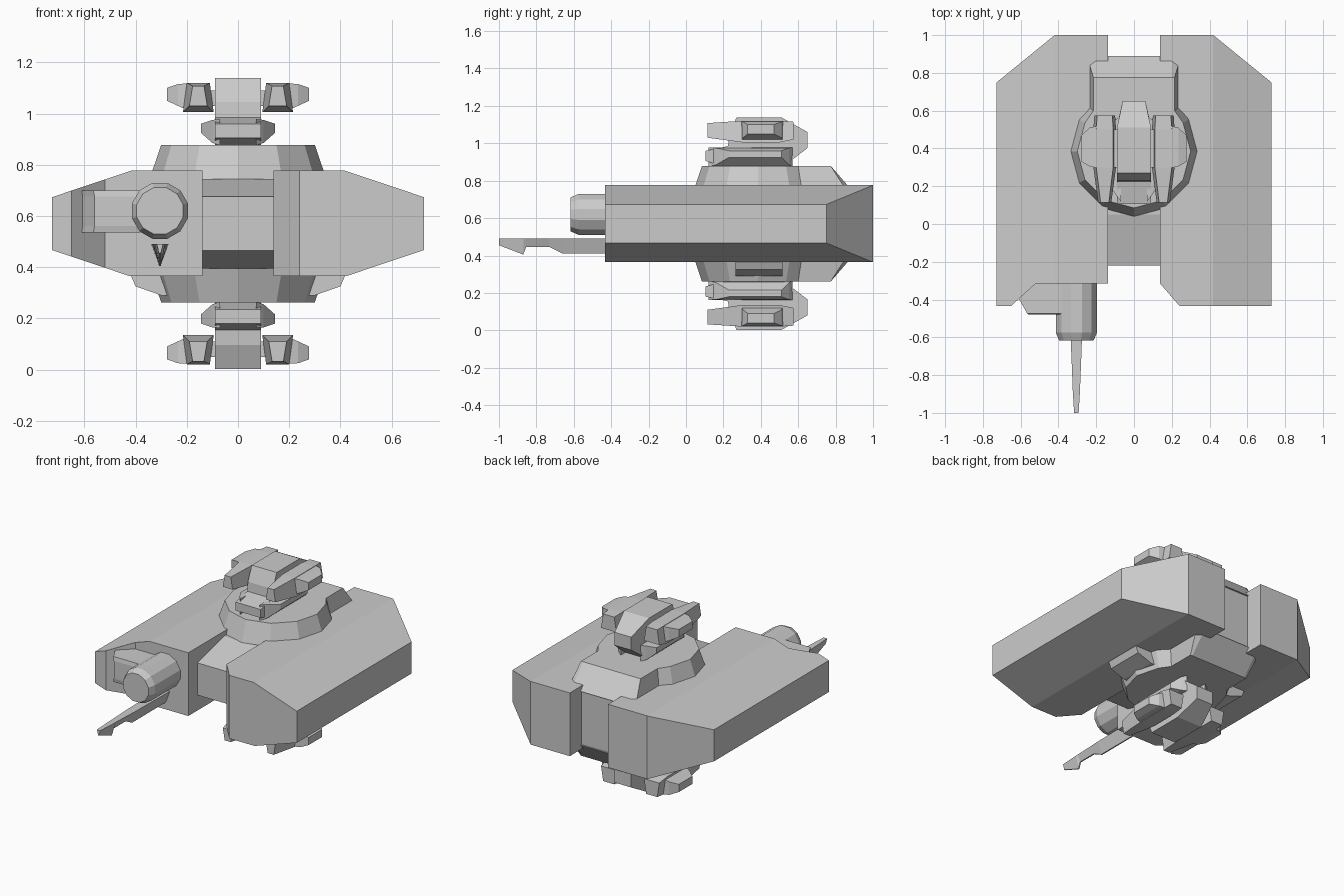
import bpy, bmesh
from math import sin, cos, pi
from mathutils import Vector

if "Cube" in bpy.data.objects:
    bpy.data.objects.remove(bpy.data.objects["Cube"])

MID = 0.57  # height of the ship's horizontal mirror plane


def finish(name, bm, mirror=""):
    """Make an object centred on the mid plane, mirrored over the given axes."""
    bmesh.ops.remove_doubles(bm, verts=bm.verts, dist=1e-5)
    bmesh.ops.recalc_face_normals(bm, faces=bm.faces)
    bmesh.ops.translate(bm, verts=bm.verts, vec=(0, 0, -MID))
    me = bpy.data.meshes.new(name)
    bm.to_mesh(me)
    bm.free()
    ob = bpy.data.objects.new(name, me)
    ob.location.z = MID
    bpy.context.collection.objects.link(ob)
    if mirror:
        m = ob.modifiers.new("Mirror", 'MIRROR')
        m.use_axis = [a in mirror for a in "XYZ"]
        m.use_mirror_merge = False
    return ob


def loft_bm(rings):
    bm = bmesh.new()
    vs = [[bm.verts.new(p) for p in r] for r in rings]
    n = len(vs[0])
    for a, b in zip(vs, vs[1:]):
        for i in range(n):
            j = (i + 1) % n
            bm.faces.new((a[i], a[j], b[j], b[i]))
    bm.faces.new(vs[0])
    bm.faces.new(vs[-1])
    return bm


def loft(name, rings, mirror=""):
    return finish(name, loft_bm(rings), mirror)


def plan(pts, z):
    return [(x, y, z) for x, y in pts]


def side(pts, x):
    return [(x, y, z) for y, z in pts]


def rect_x(x, y0, y1, z0, z1):
    return side([(y0, z0), (y1, z0), (y1, z1), (y0, z1)], x)


# Side hulls: plan outlines with the outer top and bottom edges sliced off
def side_hull(name, pts):
    bm = loft_bm([plan(pts, 0.365), plan(pts, 0.777)])
    s = 1 if pts[0][0] > 0 else -1
    for up in (1, -1):
        bmesh.ops.remove_doubles(bm, verts=bm.verts, dist=1e-5)
        cut = bmesh.ops.bisect_plane(
            bm, geom=bm.verts[:] + bm.edges[:] + bm.faces[:],
            plane_co=(s * 0.42, 0, MID + up * 0.206),
            plane_no=Vector((s * 0.104, 0, up * 0.31)).normalized(),
            clear_outer=True)
        edges = [e for e in bm.edges if e.is_boundary]
        bmesh.ops.holes_fill(bm, edges=edges, sides=0)
    finish(name, bm)


side_hull("right_hull", [(0.138, 1), (0.42, 1), (0.727, 0.75), (0.727, -0.433),
                         (0.24, -0.433), (0.138, -0.315)])
side_hull("left_hull", [(-0.138, 1), (-0.42, 1), (-0.727, 0.75), (-0.727, -0.433),
                        (-0.65, -0.433), (-0.52, -0.315), (-0.138, -0.315)])

# Centre spine between the hulls, with a wedge nose
spine = [(-0.22, 0.675), (0.05, 0.745), (0.88, 0.745),
         (0.88, 0.395), (0.05, 0.395), (-0.22, 0.465)]
loft("centre_spine", [side(spine, -0.138), side(spine, 0.138)])


# Round deck with a squared tail, above and below
def deck_ring(r, neck, tail, z):
    half = [(r * sin(i * pi / 6), 0.385 - r * cos(i * pi / 6)) for i in range(1, 5)]
    half += [neck] + tail
    pts = [(0, 0.385 - r)] + half + [(-x, y) for x, y in reversed(half)]
    return plan(pts, z)


loft("deck", [deck_ring(0.345, (0.24, 0.62), [(0.24, 0.86), (0.2, 0.89)], 0.745),
              deck_ring(0.30, (0.215, 0.60), [(0.215, 0.775), (0.2, 0.775)], 0.878)], "Z")

# Small housings under the hull on each side of the lower deck
port = [(0.2, 0.37), (0.42, 0.37), (0.40, 0.325), (0.3, 0.29), (0.2, 0.29)]
loft("belly_housing", [[(x, y, z) for x, z in port] for y in (0.265, 0.515)], "X")

# Turret body, above and below
body = [(0.105, 0.905), (0.105, 0.96), (0.225, 0.985), (0.23, 1.045), (0.27, 1.138),
        (0.51, 1.138)]
tail = [(0.65, 1.06), (0.65, 0.975), (0.52, 0.875), (0.22, 0.875)]


def body_ring(s):
    return side(body, s * 0.09) + [(s * (0.06 if y > 0.6 else 0.09), y, z) for y, z in tail]


loft("turret_body", [body_ring(-1), body_ring(1)], "Z")
loft("turret_base_cheek", [rect_x(0.07, 0.12, 0.57, 0.875, 0.978),
                           rect_x(0.10, 0.16, 0.55, 0.885, 0.975),
                           rect_x(0.145, 0.23, 0.51, 0.925, 0.96)], "XZ")


# Twin gun housings on each turret
def gun_ring(y, bottom, top, z0, z1):
    c = 0.155
    return [(c - bottom, y, z0), (c + bottom, y, z0), (c + top, y, z1), (c - top, y, z1)]


loft("gun_housing", [gun_ring(0.115, 0.035, 0.022, 1.03, 1.108),
                     gun_ring(0.30, 0.06, 0.045, 1.005, 1.12),
                     gun_ring(0.50, 0.06, 0.045, 1.005, 1.12),
                     gun_ring(0.575, 0.055, 0.04, 1.02, 1.115)], "XZ")
loft("gun_outer_pod", [rect_x(0.19, 0.295, 0.52, 1.01, 1.118),
                       rect_x(0.235, 0.305, 0.51, 1.03, 1.115),
                       rect_x(0.278, 0.33, 0.47, 1.05, 1.10)], "XZ")
loft("gun_bridge", [rect_x(-0.12, 0.3, 0.5, 1.03, 1.09),
                    rect_x(0.12, 0.3, 0.5, 1.03, 1.09)], "Z")


# Cockpit barrel and the corridor joining it to the left hull
def circle(r, y):
    return [(-0.305 + r * cos((i + 0.5) * pi / 6), y, 0.62 + r * sin((i + 0.5) * pi / 6))
            for i in range(12)]


loft("cockpit", [circle(0.113, -0.29), circle(0.113, -0.575), circle(0.094, -0.617)])
corridor = [(-0.38, -0.29), (-0.5, -0.29), (-0.61, -0.39), (-0.56, -0.48), (-0.38, -0.48)]
inset = [(-0.38, -0.29), (-0.5, -0.29), (-0.61, -0.395), (-0.565, -0.475), (-0.38, -0.475)]
loft("cockpit_corridor", [plan(inset, 0.535), plan(corridor, 0.56),
                          plan(corridor, 0.675), plan(inset, 0.70)])

# Tapering V-section boom below the cockpit: (y, half width, bottom z)
boom = [(-0.3, 0.034, 0.41), (-0.66, 0.028, 0.41), (-0.73, 0.025, 0.445),
        (-0.855, 0.02, 0.445), (-0.87, 0.02, 0.405), (-1.0, 0.012, 0.455)]
loft("forward_boom", [[(-0.305 - w, y, 0.49), (-0.305 + w, y, 0.49),
                       (-0.301, y, z), (-0.309, y, z)] for y, w, z in boom])
